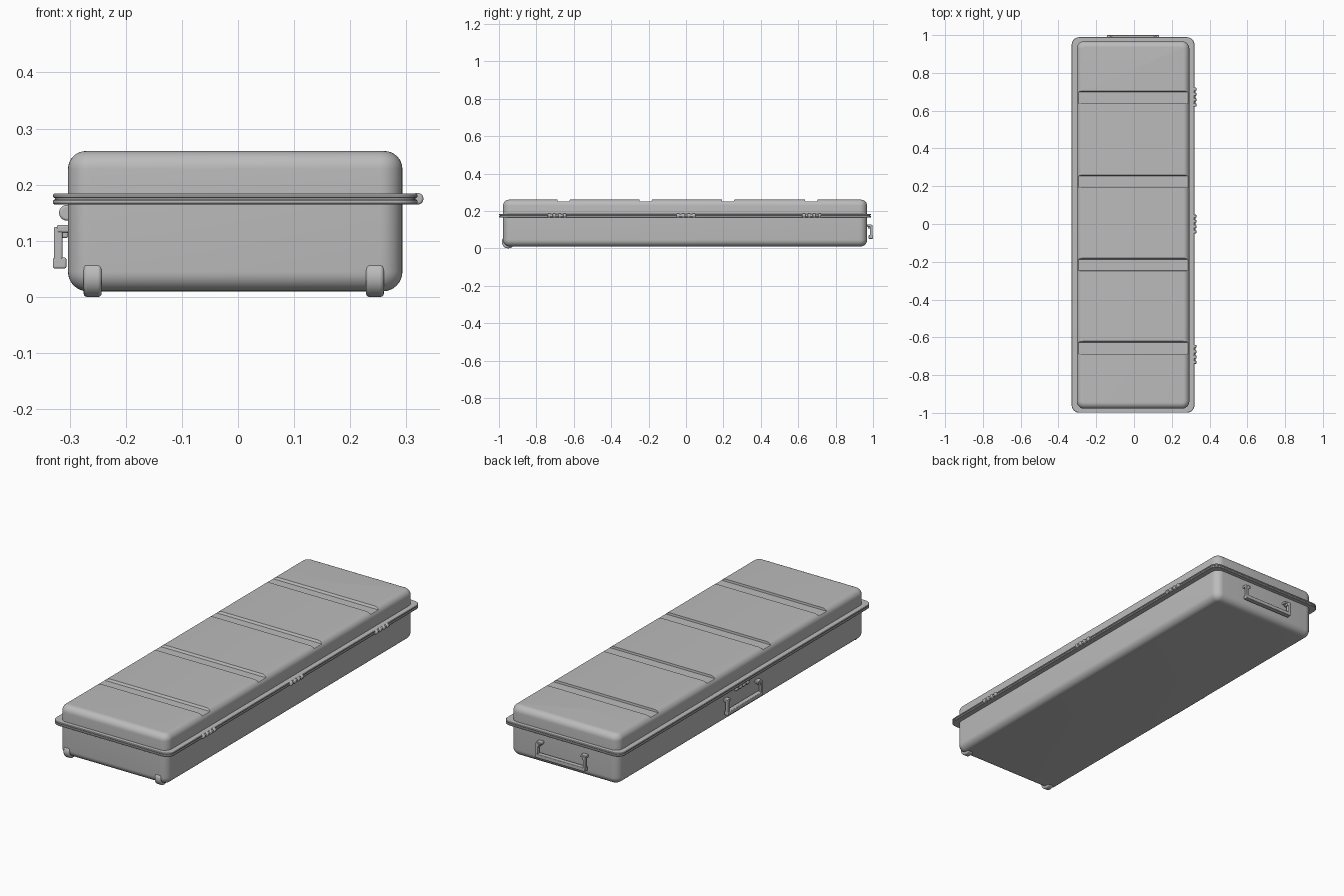
import bpy, bmesh, math
from mathutils import Vector

if "Cube" in bpy.data.objects:
    bpy.data.objects.remove(bpy.data.objects["Cube"], do_unlink=True)

grey = bpy.data.materials.new("grey_plastic")
grey.use_nodes = True
GREY = (0.5, 0.5, 0.5, 1)
grey.diffuse_color = GREY
grey.node_tree.nodes["Principled BSDF"].inputs["Base Color"].default_value = GREY

CX = CY = -0.005            # centre of the shell
BODY = (0.298, 0.973)       # half sizes of the shell
FLANGE = (0.325, 0.994)     # half sizes of the rim


def finish(name, bm, bevel=0, smooth=True):
    bmesh.ops.recalc_face_normals(bm, faces=bm.faces)
    mesh = bpy.data.meshes.new(name)
    bm.to_mesh(mesh)
    bm.free()
    ob = bpy.data.objects.new(name, mesh)
    bpy.context.collection.objects.link(ob)
    mesh.materials.append(grey)
    if bevel:
        mod = ob.modifiers.new("soft_edges", 'BEVEL')
        mod.width, mod.segments, mod.limit_method = bevel, 3, 'ANGLE'
    if smooth:
        bpy.ops.object.select_all(action='DESELECT')
        ob.select_set(True)
        bpy.context.view_layer.objects.active = ob
        bpy.ops.object.shade_smooth_by_angle(angle=math.radians(35))
    return ob


def shell(name, half, radius, levels):
    """Loft rounded rectangles through (height, inset) levels."""
    bm = bmesh.new()
    rings = []
    for z, inset in levels:
        r = max(radius - inset, 0.006)
        hx, hy = half[0] - inset - r, half[1] - inset - r
        ring = []
        for k, (sx, sy) in enumerate([(1, 1), (-1, 1), (-1, -1), (1, -1)]):
            for i in range(9):
                a = math.pi / 2 * (k + i / 8)
                ring.append(bm.verts.new((CX + sx * hx + r * math.cos(a),
                                          CY + sy * hy + r * math.sin(a), z)))
        rings.append(ring)
    n = len(rings[0])
    for low, high in zip(rings, rings[1:]):
        for i in range(n):
            j = (i + 1) % n
            bm.faces.new((low[i], low[j], high[j], high[i]))
    bm.faces.new(rings[0])
    bm.faces.new(rings[-1])
    return finish(name, bm)


def rounding(z_end, radius, up):
    """Quarter-round levels, from the wall to the flat face."""
    pts = []
    for i in range(9):
        a = math.pi / 2 * i / 8
        pts.append((z_end - up * radius * (1 - math.sin(a)), radius * (1 - math.cos(a))))
    return pts


def box(name, lo, hi, bevel=0.003):
    bm = bmesh.new()
    bmesh.ops.create_cube(bm, size=1)
    lo, hi = Vector(lo), Vector(hi)
    for v in bm.verts:
        v.co = (lo + hi) / 2 + Vector(a * b for a, b in zip(v.co, hi - lo))
    return finish(name, bm, bevel)


def cylinder(name, centre, radius, length, axis, bevel=0):
    bm = bmesh.new()
    bmesh.ops.create_cone(bm, cap_ends=True, segments=32, radius1=radius,
                          radius2=radius, depth=length)
    turn = Vector((0, 0, 1)).rotation_difference(Vector(axis)).to_matrix()
    bmesh.ops.rotate(bm, verts=bm.verts, matrix=turn)
    bmesh.ops.translate(bm, verts=bm.verts, vec=centre)
    return finish(name, bm, bevel)


# Lower tray, and the lid with its rounded top
shell("lower_tray", BODY, 0.04, rounding(0.01, 0.035, -1)[::-1] + [(0.175, 0)])
lid = shell("lid", BODY, 0.04, [(0.175, 0)] + rounding(0.26, 0.032, 1))

# Shallow grooves across the lid
for i, y in enumerate((-0.655, -0.215, 0.225, 0.67)):
    bm = bmesh.new()
    section = [(-0.032, 0.249), (0.028, 0.249), (0.04, 0.27), (-0.034, 0.27)]
    face = bm.faces.new([bm.verts.new((-0.4, y + dy, z)) for dy, z in section])
    side = bmesh.ops.extrude_face_region(bm, geom=[face])["geom"]
    bmesh.ops.translate(bm, vec=(0.8, 0, 0),
                        verts=[g for g in side if isinstance(g, bmesh.types.BMVert)])
    cutter = finish(f"groove_cutter_{i + 1}", bm, smooth=False)
    cutter.hide_render = True
    cutter.hide_set(True)
    cut = lid.modifiers.new(f"groove_{i + 1}", 'BOOLEAN')
    cut.operation, cut.object, cut.solver = 'DIFFERENCE', cutter, 'EXACT'
# Cut first, then smooth by angle
for mod in [m for m in lid.modifiers if m.type == 'NODES']:
    bpy.context.view_layer.objects.active = lid
    bpy.ops.object.modifier_move_to_index(modifier=mod.name, index=len(lid.modifiers) - 1)

# Double rim with a recessed seal between
for name, low, high in (("lower_rim", 0.165, 0.1735), ("upper_rim", 0.1765, 0.184)):
    e = 0.002
    shell(name, FLANGE, 0.04, [(low, e), (low + e, 0), (high - e, 0), (high, e)])
shell("rim_seal", FLANGE, 0.04, [(0.172, 0.004), (0.178, 0.004)])

# Hinges along the left side
for h, y in enumerate((-0.69, 0, 0.672)):
    cylinder(f"hinge_{h + 1}_pin", (0.319, y, 0.175), 0.006, 0.1, (0, 1, 0))
    for k in range(4):
        cylinder(f"hinge_{h + 1}_knuckle_{k + 1}",
                 (0.32, y - 0.042 + 0.028 * k, 0.175), 0.0105, 0.017, (0, 1, 0), 0.004)

# Ribbed catch on the right side
for k in range(4):
    cylinder(f"catch_rib_{k + 1}", (-0.305, -0.042 + 0.028 * k, 0.15),
             0.014, 0.016, (0, 1, 0), 0.004)

# Corner rollers
for side, x in (("right", -0.259), ("left", 0.244)):
    cylinder(f"roller_{side}", (x, -0.95, 0.035), 0.035, 0.032, (1, 0, 0), 0.006)


def handle(name, place):
    """Bail handle; place(u, out, z) gives the spot on the wall."""
    def piece(part, u0, u1, o0, o1, z0, z1):
        a, b = place(u0, o0, z0), place(u1, o1, z1)
        box(f"{name}_{part}", [min(p) for p in zip(a, b)], [max(p) for p in zip(a, b)])
    for tag, s in (("a", -1), ("b", 1)):
        piece("mount_" + tag, s * 0.108, s * 0.138, -0.005, 0.02, 0.115, 0.128)
        piece("pivot_" + tag, s * 0.118, s * 0.128, 0, 0.024, 0.105, 0.122)
        piece("arm_" + tag, s * 0.124, s * 0.137, 0.01, 0.025, 0.055, 0.125)
    piece("grip", -0.137, 0.137, 0.003, 0.027, 0.051, 0.07)


handle("back_handle", lambda u, o, z: (CX + u, CY + BODY[1] + o + 0.005, z))
handle("right_handle", lambda u, o, z: (CX - BODY[0] - o, u, z))
